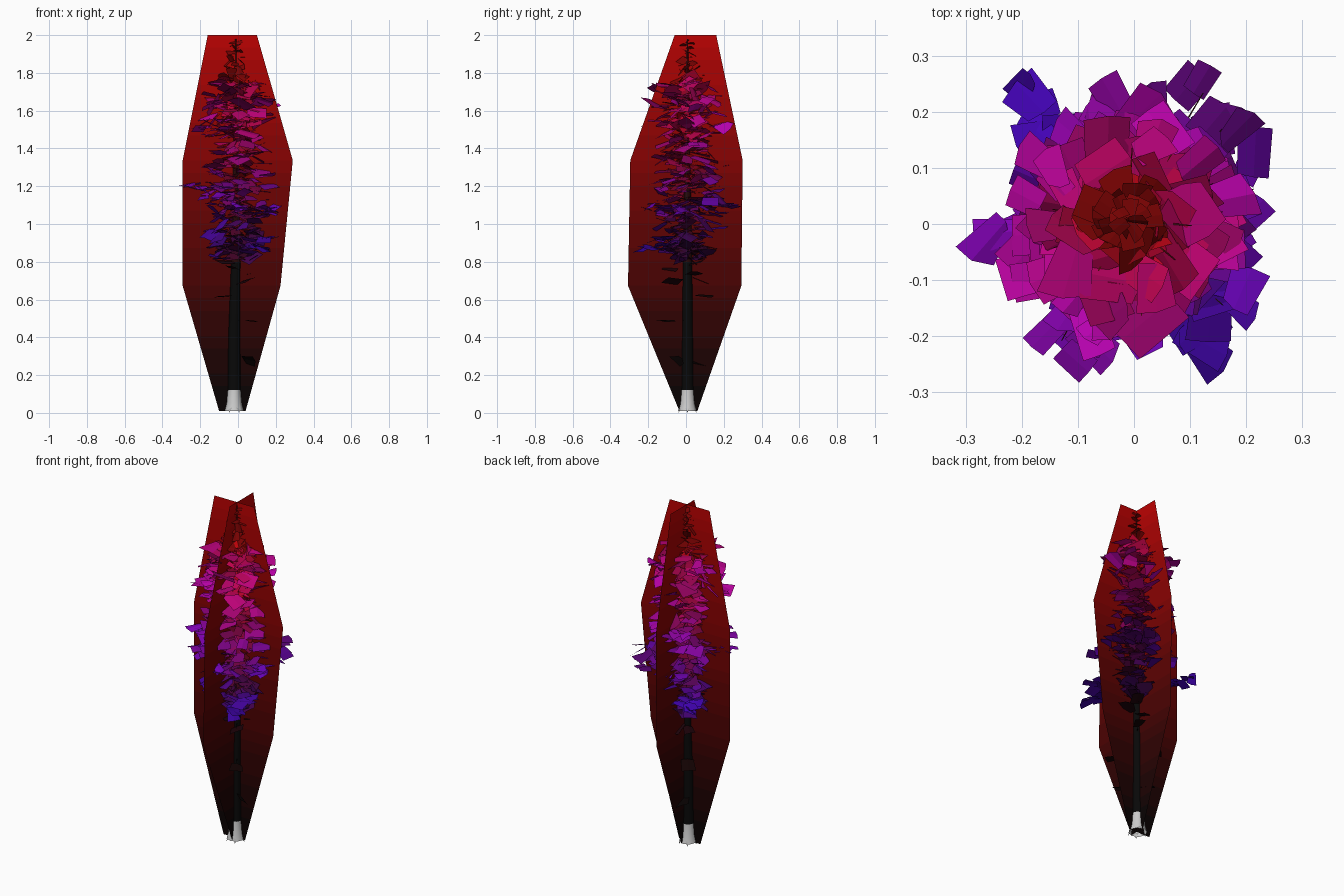
import bpy, bmesh, math, random
from mathutils import Vector, Matrix

if "Cube" in bpy.data.objects:
    bpy.data.objects.remove(bpy.data.objects["Cube"])

random.seed(11)
TX, TY = -0.012, 0.008          # trunk axis
mats = {}


def tint(r, g, b):
    """Quantised flat material, shared between parts."""
    key = tuple(round(min(max(c, 0), 1) * 30) for c in (r, g, b))
    if key not in mats:
        m = bpy.data.materials.new("tint_%d_%d_%d" % key)
        m.diffuse_color = tuple((k / 30) ** 2.2 for k in key) + (1,)
        m.use_nodes = True
        m.node_tree.nodes["Principled BSDF"].inputs["Base Color"].default_value = m.diffuse_color
        mats[key] = m
    return mats[key]


class Part:
    """Mesh builder with a colour per face."""
    def __init__(self, name):
        self.name, self.bm, self.slots = name, bmesh.new(), []

    def face(self, verts, color):
        m = tint(*color)
        if m not in self.slots:
            self.slots.append(m)
        f = self.bm.faces.new(verts)
        f.material_index = self.slots.index(m)

    def vert(self, p):
        return self.bm.verts.new(p)

    def tube(self, rings, sides, color):
        loops = []
        for c, r in rings:
            loops.append([self.vert(Vector(c) + Vector((r * math.cos(i * math.tau / sides),
                          r * math.sin(i * math.tau / sides), 0))) for i in range(sides)])
        for k, (a, b) in enumerate(zip(loops, loops[1:])):
            for i in range(sides):
                j = (i + 1) % sides
                self.face((a[i], a[j], b[j], b[i]), color((rings[k][0][2] + rings[k + 1][0][2]) / 2))

    def done(self, smooth=False):
        me = bpy.data.meshes.new(self.name)
        for f in self.bm.faces:
            f.smooth = smooth
        self.bm.to_mesh(me)
        self.bm.free()
        for m in self.slots:
            me.materials.append(m)
        bpy.context.collection.objects.link(bpy.data.objects.new(self.name, me))


def lerp_table(tab, z):
    for (z0, v0), (z1, v1) in zip(tab, tab[1:]):
        if z <= z1:
            return v0 + (v1 - v0) * (z - z0) / (z1 - z0)
    return tab[-1][1]


# crossed silhouette cards, cut into bands for the dark-to-red gradient
def card(name, left, right, place):
    p = Part(name)
    n = 30
    rows = []
    for i in range(n + 1):
        z = 0.01 + 1.99 * i / n
        rows.append((p.vert(place(lerp_table(left, z), z)), p.vert(place(lerp_table(right, z), z))))
    for i in range(n):
        a, b = rows[i], rows[i + 1]
        p.face((a[0], a[1], b[1], b[0]), (0.04 + 0.7 * (i + .5) / n, 0.034, 0.034))
    p.done()


card("front_card",
     [(0.01, -.10), (0.673, -.293), (1.337, -.293), (2, -.16)],
     [(0.01, .04), (0.673, .225), (1.337, .29), (2, .10)],
     lambda u, z: (u, TY, z))
card("side_card",
     [(0.01, -.035), (0.673, -.307), (1.337, -.295), (2, -.06)],
     [(0.01, .06), (0.673, .293), (1.337, .30), (2, .16)],
     lambda u, z: (TX, u, z))

# trunk and pale flared foot
dark = lambda z: (0.06 + 0.2 * max(0, z - .6), .05, .05)
t = Part("trunk")
t.tube([((TX - .008, TY, .11), .034), ((TX - .008, TY, .4), .031), ((TX, TY, .8), .024),
        ((TX, TY, 1.3), .015), ((TX, TY, 1.98), .003)], 8, dark)
t.done(True)
f = Part("trunk_foot")
f.tube([((TX - .008, TY, .01), .05), ((TX - .008, TY, .05), .04), ((TX - .008, TY, .12), .034)],
       8, lambda z: (.72, .72, .72))
f.done(True)

# foliage: drooping quads folded slightly along the midrib
leaves, twigs = Part("leaves"), Part("twigs")


def leaf(pos, az, size, color, tilt=.35):
    w, l = size * random.uniform(.7, 1), size * random.uniform(.9, 1.25)
    rot = (Matrix.Rotation(az, 3, 'Z') @ Matrix.Rotation(random.gauss(.12, tilt), 3, 'Y')
           @ Matrix.Rotation(random.gauss(0, tilt), 3, 'X'))
    fold = size * random.uniform(0, .08)
    k = random.uniform(.6, 1)
    pts = [(-l / 2, -w / 2 * k, -fold), (-l / 2, 0, 0), (-l / 2 * k, w / 2 * k, -fold),
           (l / 2 * k, w / 2, -fold), (l / 2, 0, 0), (l / 2, -w / 2, -fold)]
    v = [leaves.vert(Vector(pos) + rot @ Vector(q)) for q in pts]
    leaves.face((v[0], v[5], v[4], v[1]), color)
    leaves.face((v[1], v[4], v[3], v[2]), color)


def branch(z, az, length, count, size, spread, tilt=.3):
    d = Vector((math.cos(az), math.sin(az), random.uniform(-.1, .12)))
    base = Vector((TX, TY, z))
    shade = random.choice((1, 1, .85, .6))     # some boughs are darker
    twigs.tube([(base - d * .005, .004), (base + d * length * .9 + Vector((0, 0, .003)), .001)], 3, dark)
    for i in range(count):
        s = (i + .6) / count * length
        side = Vector((-d.y, d.x, 0)) * random.gauss(0, spread)
        pos = base + d * s + side + Vector((0, 0, random.gauss(0, .018)))
        rad = math.hypot(pos.x, pos.y)
        red = min(.75, .27 + .55 * max(0, z - .9) / .7)
        blue = min(.7, .05 + 3.6 * rad) * shade
        leaf(pos, az + random.gauss(0, .7), size * random.uniform(.75, 1.15), (red * shade ** .5, .04, blue), tilt)


reach = [(.76, .11), (.9, .16), (1.0, .18), (1.1, .2), (1.25, .19), (1.4, .165), (1.5, .18),
         (1.62, .185), (1.7, .17), (1.78, .11)]
N = 90
for i in range(N):
    z = .81 + .95 * (i + random.random()) / N
    branch(z, i * 2.39996 + random.gauss(0, .2), lerp_table(reach, z) * random.uniform(.7, 1.08),
           6, .088 if z < 1.5 else .1, .028, .3 if z < 1.5 else .38)

# the long boughs that break the outline: x, y, z of each tip
for x, y, z in [(-.21, .23, .88), (.16, -.24, .9), (.19, -.17, .93), (.23, -.06, 1.05),
                (.15, .25, 1.09), (.19, .18, 1.13), (.25, .06, 1.08), (-.25, -.06, 1.18),
                (-.13, -.24, 1.2), (-.07, -.22, 1.14), (-.2, -.1, 1.5), (-.05, -.21, 1.5),
                (.17, .05, 1.42), (-.17, .1, 1.66), (.16, -.06, 1.66), (-.05, .22, 1.3), (.0, -.22, 1.1)]:
    branch(z, math.atan2(y, x), math.hypot(x, y), 13, .078, .03, .22)

# smaller leaves around the leader
for i in range(36):
    z = 1.75 + .23 * i / 36
    r = random.uniform(.3, 1) * (.075 - .26 * (z - 1.75))
    a = i * 2.4
    leaf((TX + r * math.cos(a), TY + r * math.sin(a), z), a, .075 - .2 * (z - 1.75), (.48, .03, .03), .5)

# sparse dark leaves on the bare trunk
for x, y, z in [(.06, -.04, .28), (-.03, .07, .27), (.06, -.1, .49), (-.07, -.05, .62), (.05, .1, .62),
                (-.06, .06, .7), (.04, -.07, .7), (.07, .04, .74), (-.02, -.08, .77), (.03, .06, .8),
                (-.06, -.02, .8), (-.07, .08, .5), (.0, .08, .7)]:
    a = math.atan2(y, x)
    leaf((x, y, z), a, .085, (.04 + .12 * z, .03, .01 + .06 * z), .22)
    twigs.tube([((TX, TY, z), .003), ((x, y, z + .002), .001)], 3, dark)
leaves.done()
twigs.done()

# ragged blades around the foot
g = Part("foot_blades")
for i in range(6):
    a = i * math.tau / 6
    d, s = Vector((math.cos(a), math.sin(a), 0)), Vector((-math.sin(a), math.cos(a), 0))
    c = Vector((TX - .008, TY, 0))
    g.face([g.vert(c + d * .04 - s * .012 + Vector((0, 0, .03))), g.vert(c + d * .056),
            g.vert(c + d * .04 + s * .012 + Vector((0, 0, .03)))], (.65, .65, .65))
g.done()
